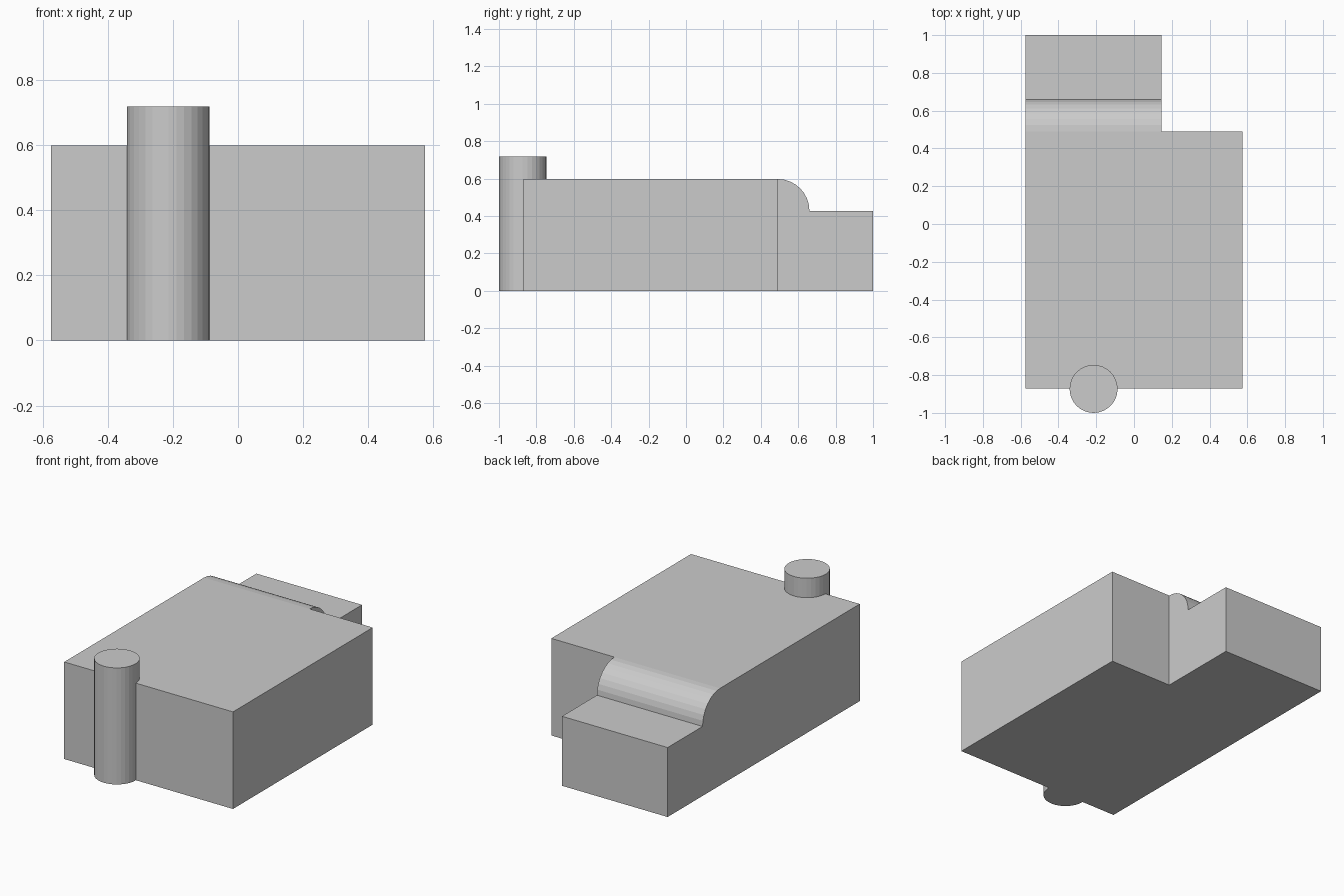
import bpy, bmesh
from math import sin, cos, pi
from mathutils import Vector

if "Cube" in bpy.data.objects:
    bpy.data.objects.remove(bpy.data.objects["Cube"])

LEFT, INNER, RIGHT = -0.575, 0.145, 0.575
FRONT, STEP, BACK = -0.87, 0.49, 1.0
TOP, LOW, R = 0.598, 0.428, 0.17


def to_object(bm, name):
    bmesh.ops.recalc_face_normals(bm, faces=bm.faces)
    mesh = bpy.data.meshes.new(name)
    bm.to_mesh(mesh)
    bm.free()
    obj = bpy.data.objects.new(name, mesh)
    bpy.context.collection.objects.link(obj)
    return obj


# Body: side profile with rounded step, extruded across the narrow width
profile = [(FRONT, 0), (BACK, 0), (BACK, LOW)]
profile += [(STEP + R * cos(i * pi / 16), LOW + R * sin(i * pi / 16)) for i in range(9)]
profile += [(FRONT, TOP)]
bm = bmesh.new()
face = bm.faces.new([bm.verts.new((LEFT, y, z)) for y, z in profile])
ext = bmesh.ops.extrude_face_region(bm, geom=[face], use_keep_orig=True)
verts = [v for v in ext["geom"] if isinstance(v, bmesh.types.BMVert)]
bmesh.ops.translate(bm, verts=verts, vec=(INNER - LEFT, 0, 0))
bmesh.ops.recalc_face_normals(bm, faces=bm.faces)

# Widen the main block on the right, in front of the step
bmesh.ops.bisect_plane(bm, geom=bm.verts[:] + bm.edges[:] + bm.faces[:], dist=1e-5,
                       plane_co=(0, STEP, 0), plane_no=(0, 1, 0))
side = [f for f in bm.faces if f.normal.x > 0.9 and f.calc_center_median().y < STEP]
ext = bmesh.ops.extrude_face_region(bm, geom=side)
verts = [v for v in ext["geom"] if isinstance(v, bmesh.types.BMVert)]
bmesh.ops.translate(bm, verts=verts, vec=(RIGHT - INNER, 0, 0))
bmesh.ops.delete(bm, geom=[f for f in side if f.is_valid], context="FACES_ONLY")
bmesh.ops.dissolve_limit(bm, angle_limit=0.01, verts=bm.verts[:], edges=bm.edges[:])
body = to_object(bm, "stepped_body")

# Round post half set into the front wall
bm = bmesh.new()
bmesh.ops.create_cone(bm, cap_ends=True, segments=32, radius1=0.127, radius2=0.127, depth=0.718)
bmesh.ops.translate(bm, verts=bm.verts, vec=Vector((-0.214, -0.873, 0.359)))
post = to_object(bm, "front_post")
post.hide_render = True
post.hide_set(True)

# Merge the post into the body
mod = body.modifiers.new("join_post", "BOOLEAN")
mod.operation = "UNION"
mod.solver = "EXACT"
mod.object = post
